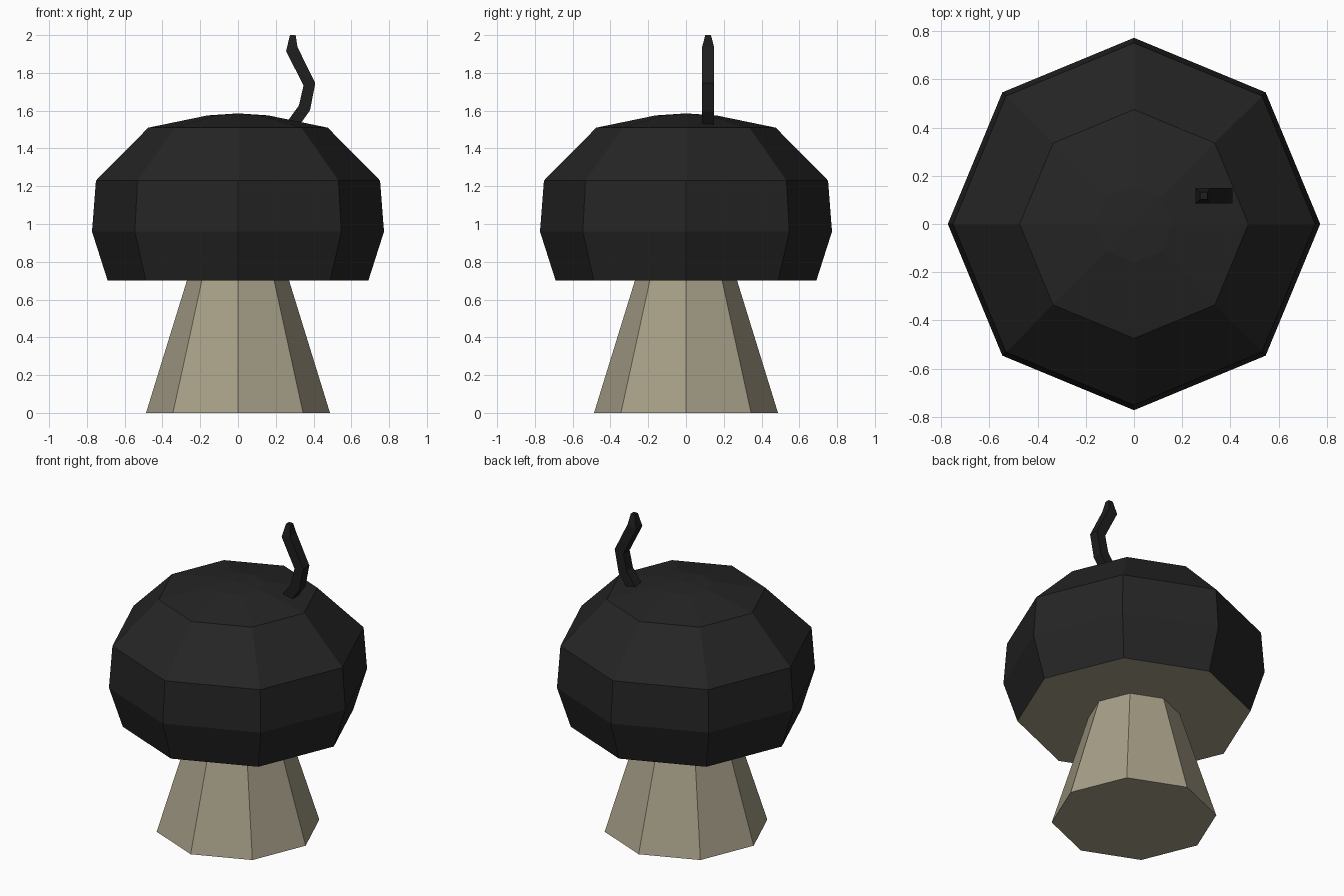
import bpy
import bmesh
from math import sin, cos, tau
from mathutils import Vector

cube = bpy.data.objects.get("Cube")
if cube:
    bpy.data.objects.remove(cube, do_unlink=True)


def make_material(name, color):
    mat = bpy.data.materials.new(name)
    mat.diffuse_color = (*color, 1)
    mat.use_nodes = True
    mat.node_tree.nodes["Principled BSDF"].inputs["Base Color"].default_value = (*color, 1)
    return mat


black = make_material("charcoal black", (0.018, 0.018, 0.018))
beige = make_material("dull beige", (0.38, 0.345, 0.245))
soot = make_material("fuse black", (0.013, 0.013, 0.013))


def finish(name, bm, *mats):
    bmesh.ops.recalc_face_normals(bm, faces=bm.faces)
    mesh = bpy.data.meshes.new(name)
    for mat in mats:
        mesh.materials.append(mat)
    # Second material goes on faces that look straight down
    if len(mats) > 1:
        for face in bm.faces:
            face.normal_update()
            if face.normal.z < -0.9:
                face.material_index = 1
    bm.to_mesh(mesh)
    bm.free()
    obj = bpy.data.objects.new(name, mesh)
    bpy.context.collection.objects.link(obj)
    return obj


def loft(name, rings, *mats):
    """Skin a list of rings of equal length and cap both ends."""
    bm = bmesh.new()
    loops = [[bm.verts.new(p) for p in ring] for ring in rings]
    for low, high in zip(loops, loops[1:]):
        n = len(low)
        for i in range(n):
            j = (i + 1) % n
            bm.faces.new((low[i], low[j], high[j], high[i]))
    bm.faces.new(loops[0][::-1])
    bm.faces.new(loops[-1])
    return finish(name, bm, *mats)


def octagon(radius, z):
    return [(radius * cos(tau * i / 8), radius * sin(tau * i / 8), z) for i in range(8)]


# Tapered stem
loft("stem", [octagon(0.487, 0), octagon(0.27, 0.702)], beige)

# Faceted cap with a pale underside
cap_profile = [(0.69, 0.70), (0.773, 0.96), (0.752, 1.23),
               (0.475, 1.51), (0.16, 1.575), (0.01, 1.585)]
loft("cap", [octagon(r, z) for r, z in cap_profile], black, beige)

# Crooked square fuse: x, z and half width at each bend
fuse_path = [(0.27, 1.50, 0.032), (0.352, 1.615, 0.032), (0.378, 1.74, 0.032),
             (0.285, 1.925, 0.032), (0.29, 2.0, 0.015)]
centres = [Vector((x, 0.117, z)) for x, z, _ in fuse_path]
rings = []
for i, (x, z, w) in enumerate(fuse_path):
    along = (centres[min(i + 1, len(centres) - 1)] - centres[max(i - 1, 0)]).normalized()
    if i == len(centres) - 1:
        along = Vector((0, 0, 1))
    across = Vector((along.z, 0, -along.x)) * w
    depth = Vector((0, w, 0))
    rings.append([centres[i] + across * a + depth * b
                  for a, b in ((-1, -1), (1, -1), (1, 1), (-1, 1))])
loft("fuse", rings, soot)
